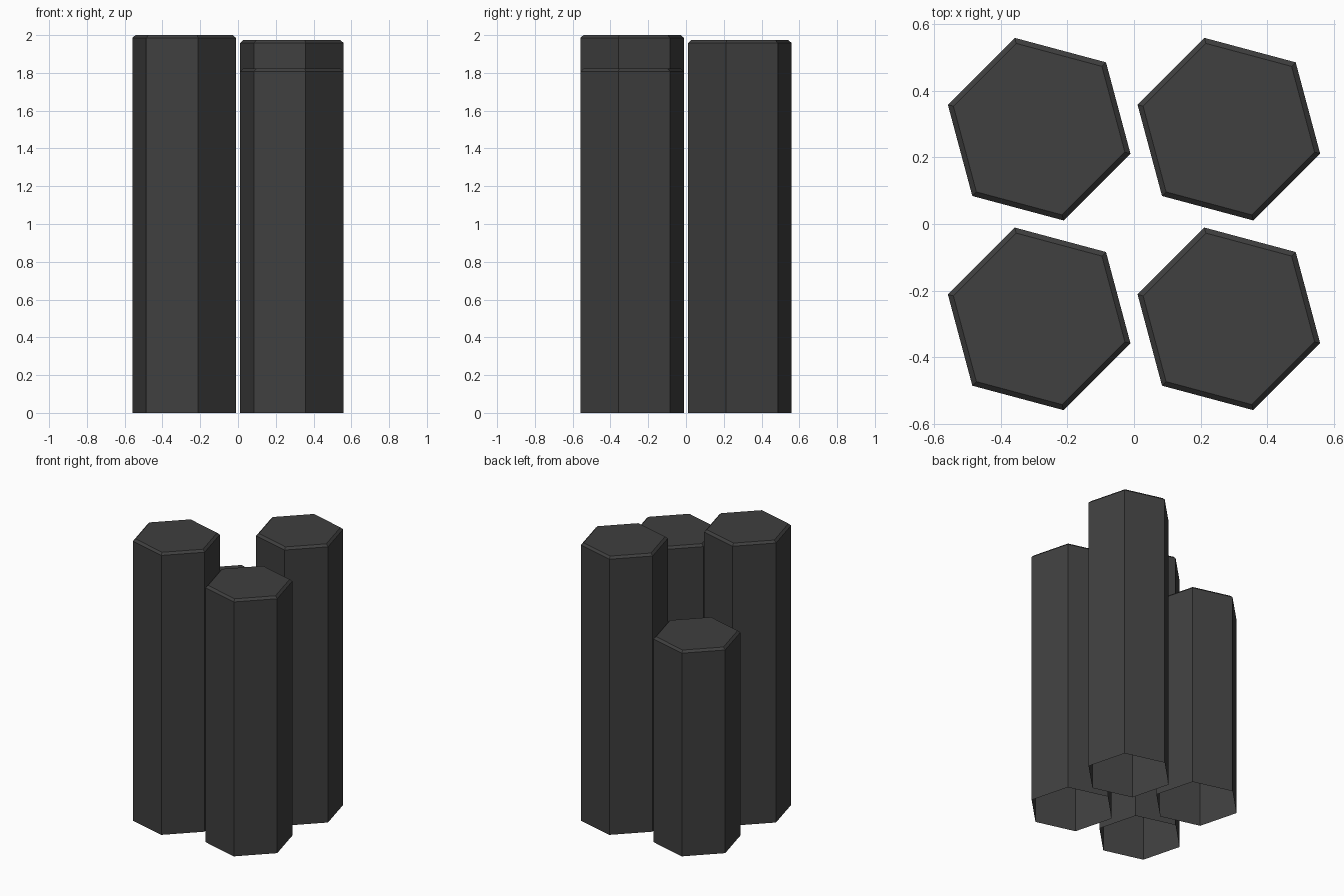
import bpy, bmesh, math

if "Cube" in bpy.data.objects:
    bpy.data.objects.remove(bpy.data.objects["Cube"])

RADIUS = 0.284
BEVEL = 0.015      # chamfer around the top rim
OFFSET = 0.285     # column centres

stone = bpy.data.materials.new("dark_basalt")
stone.diffuse_color = (0.05, 0.05, 0.05, 1)
stone.use_nodes = True
stone.node_tree.nodes["Principled BSDF"].inputs["Base Color"].default_value = stone.diffuse_color


def column(name, x, y, height):
    """Hexagonal column, open underneath, with a chamfered top rim."""
    bm = bmesh.new()
    inner = RADIUS - BEVEL / math.cos(math.pi / 6)
    rings = []
    for r, z in ((RADIUS, 0), (RADIUS, height - BEVEL), (inner, height)):
        ring = []
        for k in range(6):
            a = math.radians(45 + 60 * k)
            ring.append(bm.verts.new((r * math.cos(a), r * math.sin(a), z)))
        rings.append(ring)
    for low, high in zip(rings, rings[1:]):
        for k in range(6):
            n = (k + 1) % 6
            bm.faces.new((low[k], low[n], high[n], high[k]))
    bm.faces.new(rings[-1])
    mesh = bpy.data.meshes.new(name)
    bm.to_mesh(mesh)
    bm.free()
    mesh.materials.append(stone)
    obj = bpy.data.objects.new(name, mesh)
    obj.location = (x, y, 0)
    bpy.context.collection.objects.link(obj)


# Four columns of different heights
column("column_front_left", -OFFSET, -OFFSET, 2.0)
column("column_front_right", OFFSET, -OFFSET, 1.822)
column("column_back_right", OFFSET, OFFSET, 1.973)
column("column_back_left", -OFFSET, OFFSET, 1.458)
